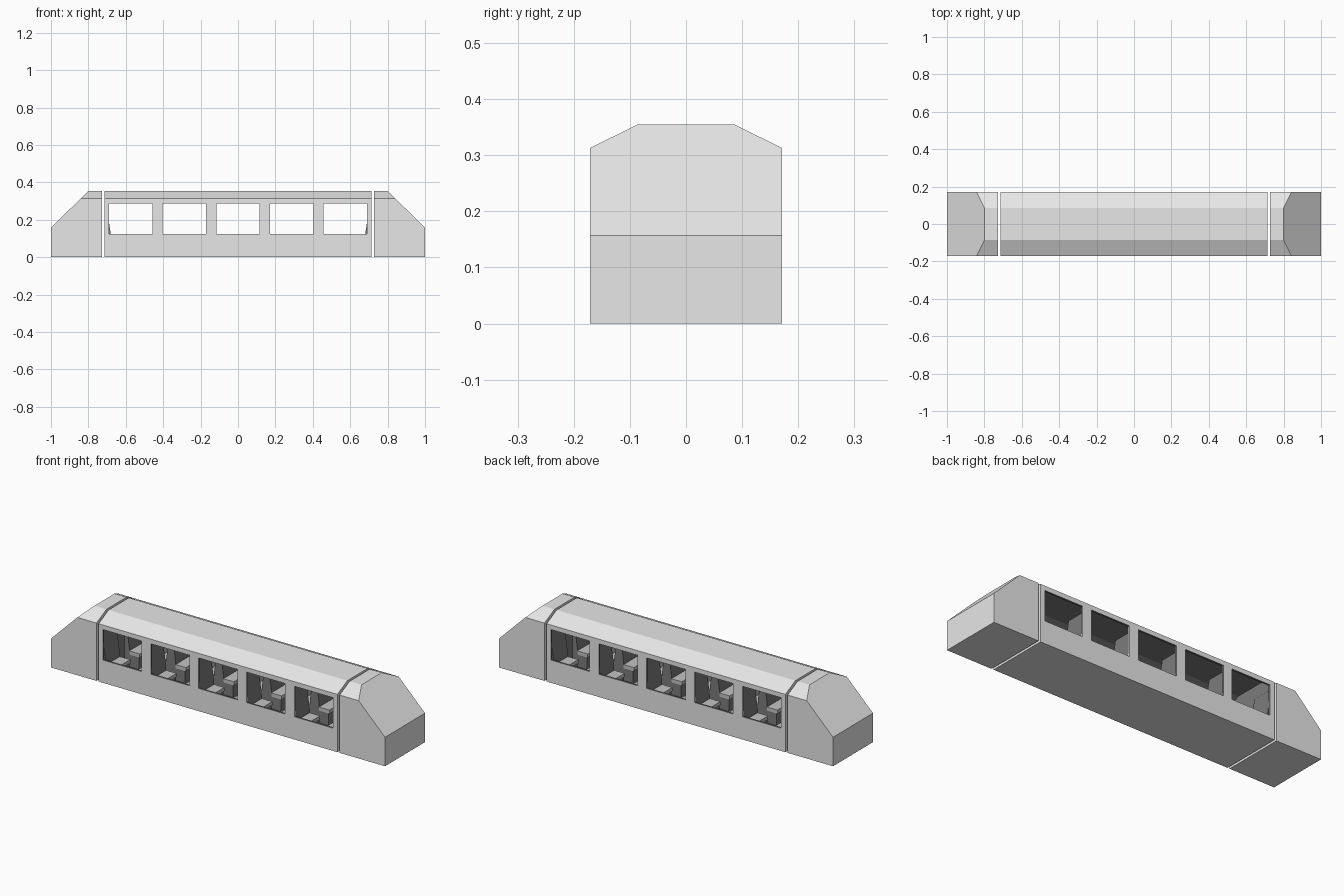
import bpy, bmesh
from mathutils import Vector

if "Cube" in bpy.data.objects:
    bpy.data.objects.remove(bpy.data.objects["Cube"])


def material(name, g):
    m = bpy.data.materials.new(name)
    m.diffuse_color = (g, g, g, 1)
    m.use_nodes = True
    m.node_tree.nodes["Principled BSDF"].inputs["Base Color"].default_value = m.diffuse_color
    return m


BODY = material("light grey", 0.8)
INSIDE = material("dark grey", 0.2)
CUSHION = material("mid grey", 0.55)


def hull(w, z0, eave, top, roof_w):
    """Carriage cross-section in (y, z)."""
    return [(-w, z0), (w, z0), (w, eave), (roof_w, top), (-roof_w, top), (-w, eave)]


def extrude(bm, profile, a, b, axis):
    """Prism of a 2D profile between a and b along x or y."""
    def at(p, t):
        return (t, p[0], p[1]) if axis == "x" else (p[0], t, p[1])
    lo = [bm.verts.new(at(p, a)) for p in profile]
    hi = [bm.verts.new(at(p, b)) for p in profile]
    bm.faces.new(lo)
    bm.faces.new(hi[::-1])
    n = len(profile)
    for i in range(n):
        j = (i + 1) % n
        bm.faces.new((lo[j], lo[i], hi[i], hi[j]))


def finish(bm, name, mat):
    bmesh.ops.recalc_face_normals(bm, faces=bm.faces[:])
    me = bpy.data.meshes.new(name)
    bm.to_mesh(me)
    bm.free()
    ob = bpy.data.objects.new(name, me)
    me.materials.append(mat)
    bpy.context.collection.objects.link(ob)
    return ob


def prism(name, profile, a, b, axis, mat):
    bm = bmesh.new()
    extrude(bm, profile, a, b, axis)
    return finish(bm, name, mat)


def rect(x0, x1, z0, z1):
    return [(x0, z0), (x1, z0), (x1, z1), (x0, z1)]


OUTER = hull(0.171, 0, 0.313, 0.355, 0.086)
INNER = hull(0.161, 0.01, 0.307, 0.345, 0.083)
PITCH = 0.2865

# Passenger section: hollow shell with five windows through both sides
shell = prism("passenger_shell", OUTER, -0.715, 0.715, "x", BODY)
cutters = [prism("cabin_cutter", INNER, -0.707, 0.707, "x", BODY)]
for i in range(-2, 3):
    c = i * PITCH
    cutters.append(prism("window_cutter", rect(c - 0.116, c + 0.116, 0.123, 0.288),
                         -0.3, 0.3, "y", BODY))
for cutter in cutters:
    mod = shell.modifiers.new("cut", "BOOLEAN")
    mod.operation = "DIFFERENCE"
    mod.solver = "EXACT"
    mod.object = cutter
bpy.context.view_layer.update()
cut_mesh = bpy.data.meshes.new_from_object(
    shell.evaluated_get(bpy.context.evaluated_depsgraph_get()))
shell.modifiers.clear()
shell.data = cut_mesh
for cutter in cutters:
    bpy.data.objects.remove(cutter)

# Faces looking inward are the dark lining
cut_mesh.materials.clear()
cut_mesh.materials.append(BODY)
cut_mesh.materials.append(INSIDE)
for f in cut_mesh.polygons:
    away = (f.center - Vector((0, 0, 0.18))).dot(f.normal)
    f.material_index = 1 if away < 0 else 0

# Sloping end cabs, separated by narrow gaps
for s, side in ((-1, "left"), (1, "right")):
    bm = bmesh.new()
    extrude(bm, OUTER, s * 0.728, s * 1.0, "x")
    bmesh.ops.bisect_plane(bm, geom=bm.verts[:] + bm.edges[:] + bm.faces[:],
                           plane_co=(s, 0, 0.157), plane_no=(s * 0.198, 0, 0.2),
                           clear_outer=True)
    bmesh.ops.holes_fill(bm, edges=[e for e in bm.edges if e.is_boundary], sides=0)
    finish(bm, side + "_cab", BODY)

# Facing seats on both sides of the aisle, backs hidden behind the posts
BACK = [(0, 0.01), (0.028, 0.01), (0.028, 0.115), (0.004, 0.275), (0, 0.275)]
for i in range(-2, 3):
    for d in (-1, 1):
        # d is the direction the seat faces
        x = max(-0.707, min(0.707, (i - d / 2) * PITCH))
        for s in (-1, 1):
            y0, y1 = s * 0.04, s * 0.16
            prism("seat_back", [(x + d * u, z) for u, z in BACK], y0, y1, "y", INSIDE)
            prism("seat_base", [(x + d * u, z) for u, z in rect(0.028, 0.085, 0.01, 0.075)],
                  y0, y1, "y", INSIDE)
            prism("seat_cushion", [(x + d * u, z) for u, z in rect(0.028, 0.09, 0.075, 0.095)],
                  y0, y1, "y", CUSHION)
